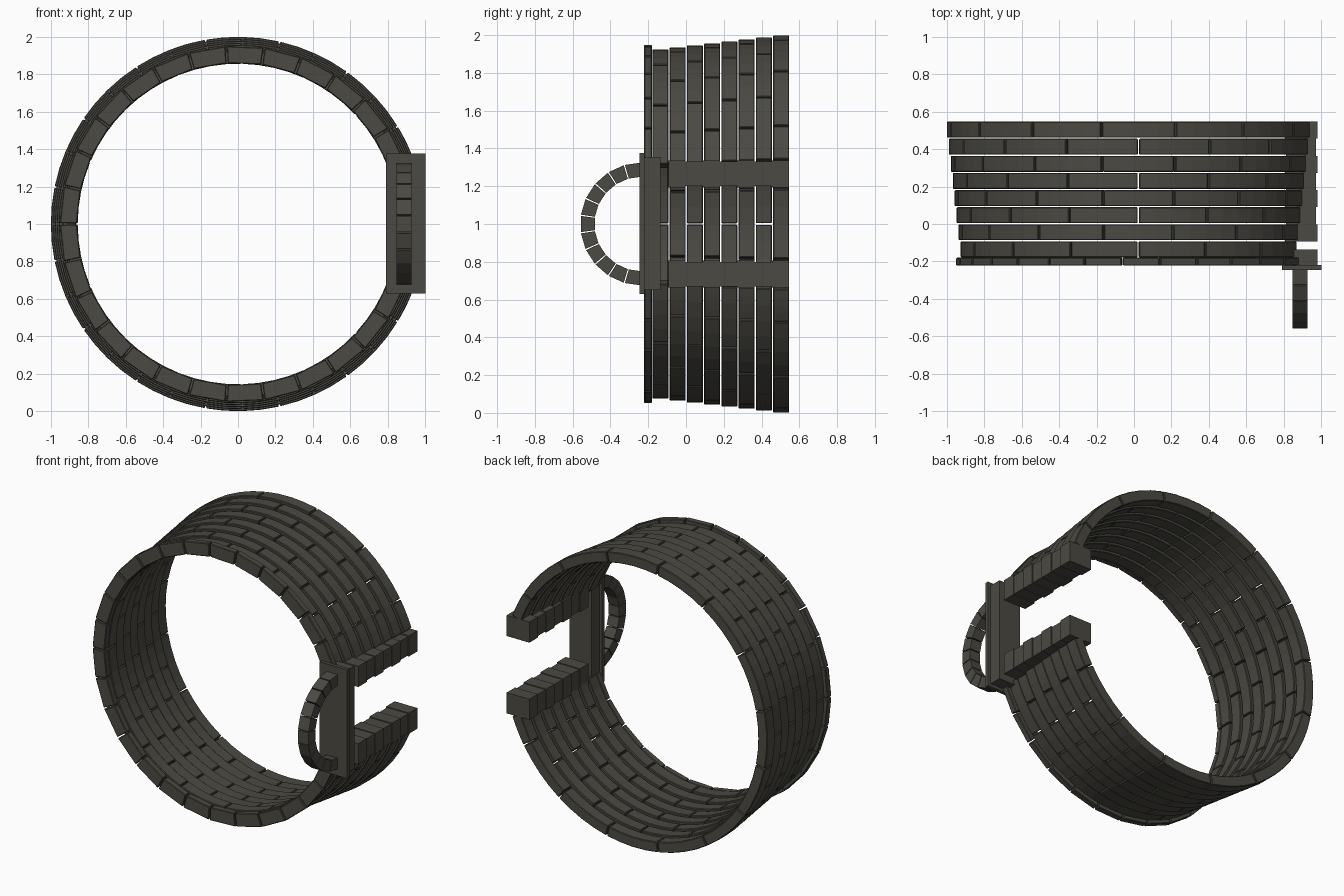
import bpy, bmesh
from math import sin, cos, radians
from mathutils import Vector

cube = bpy.data.objects.get("Cube")
if cube:
    bpy.data.objects.remove(cube)

stone = bpy.data.materials.new("dark_stone")
stone.use_nodes = True
COLOUR = (0.07, 0.067, 0.055, 1)
stone.diffuse_color = COLOUR
bsdf = stone.node_tree.nodes["Principled BSDF"]
bsdf.inputs["Base Color"].default_value = COLOUR
bsdf.inputs["Roughness"].default_value = 0.9


def finish(bm, name, bevel=0.0):
    bmesh.ops.recalc_face_normals(bm, faces=bm.faces)
    mesh = bpy.data.meshes.new(name)
    bm.to_mesh(mesh)
    bm.free()
    obj = bpy.data.objects.new(name, mesh)
    bpy.context.collection.objects.link(obj)
    mesh.materials.append(stone)
    if bevel:
        mod = obj.modifiers.new("worn_edges", 'BEVEL')
        mod.width = bevel
        mod.segments = 1
    return obj


def add_box(bm, x, y, z):
    """Box from three (min, max) ranges."""
    verts = bmesh.ops.create_cube(bm, size=1)["verts"]
    for v in verts:
        v.co = Vector([(r[0] + r[1]) / 2 + c * (r[1] - r[0])
                       for c, r in zip(v.co, (x, y, z))])


def add_arc_block(bm, place, r_in, r_out, side, start, end, steps):
    """Curved block; place(radius, angle, side) gives the position."""
    sections = []
    for i in range(steps + 1):
        a = radians(start + (end - start) * i / steps)
        sections.append([bm.verts.new(place(r, a, s)) for r, s in
                         ((r_in, side[0]), (r_out, side[0]),
                          (r_out, side[1]), (r_in, side[1]))])
    for p, q in zip(sections, sections[1:]):
        for k in range(4):
            n = (k + 1) % 4
            bm.faces.new((p[k], p[n], q[n], q[k]))
    bm.faces.new(sections[0])
    bm.faces.new(sections[-1][::-1])


def on_ring(r, a, y):
    return (r * cos(a), y, 1 + r * sin(a))


def on_handle(r, a, x):
    return (x, -0.235 - r * sin(a), 1 + r * cos(a))


def brick_row(name, r_in, r_out, y, count, staggered, steps):
    """Row of bricks round the wall, open on the +x side."""
    first, last = 20, 340
    pitch = (last - first) / count
    joints = [first + pitch * i for i in range(count + 1)]
    if staggered:
        joints = [first] + [j + pitch / 2 for j in joints[:-1]] + [last]
    bm = bmesh.new()
    for a, b in zip(joints, joints[1:]):
        add_arc_block(bm, on_ring, r_in, r_out, y, a + 0.25, b - 0.25, steps)
    finish(bm, name, 0.004)


# Thin front rim and eight flaring rows of staggered bricks
brick_row("front_rim", 0.86, 0.95, (-0.222, -0.18), 26, False, 1)
ROWS = 8
PITCH = 0.0913
for i in range(ROWS):
    y0 = -0.178 + PITCH * i
    outer = 0.925 + 0.0105 * i
    brick_row(f"brick_row_{i + 1}", outer - 0.07, outer,
              (y0, y0 + PITCH - 0.006), 14, i % 2 == 1, 4)

# Stepped jambs on both sides of the opening
for sign, name in ((1, "upper_jamb"), (-1, "lower_jamb")):
    bm = bmesh.new()
    for i in range(1, ROWS):
        y0 = -0.184 + PITCH * i
        grow = 0.006 if i % 2 else 0
        z = sorted((1 + sign * (0.2 - grow), 1 + sign * (0.33 + grow)))
        add_box(bm, (0.812 - grow, 0.972 + grow), (y0, y0 + PITCH), z)
    finish(bm, name)

# Flat frame across the front of the opening
bm = bmesh.new()
add_box(bm, (0.79, 1.0), (-0.245, -0.22), (0.63, 1.375))
finish(bm, "front_plate")
bm = bmesh.new()
add_box(bm, (0.812, 0.978), (-0.22, -0.135), (0.65, 1.355))
finish(bm, "backing_slab")

# Arched handle made of separate blocks
bm = bmesh.new()
BLOCKS = 11
span = 180 / BLOCKS
for i in range(BLOCKS):
    add_arc_block(bm, on_handle, 0.25, 0.325, (0.845, 0.925),
                  span * i + 0.6, span * (i + 1) - 0.6, 1)
finish(bm, "arched_handle")
